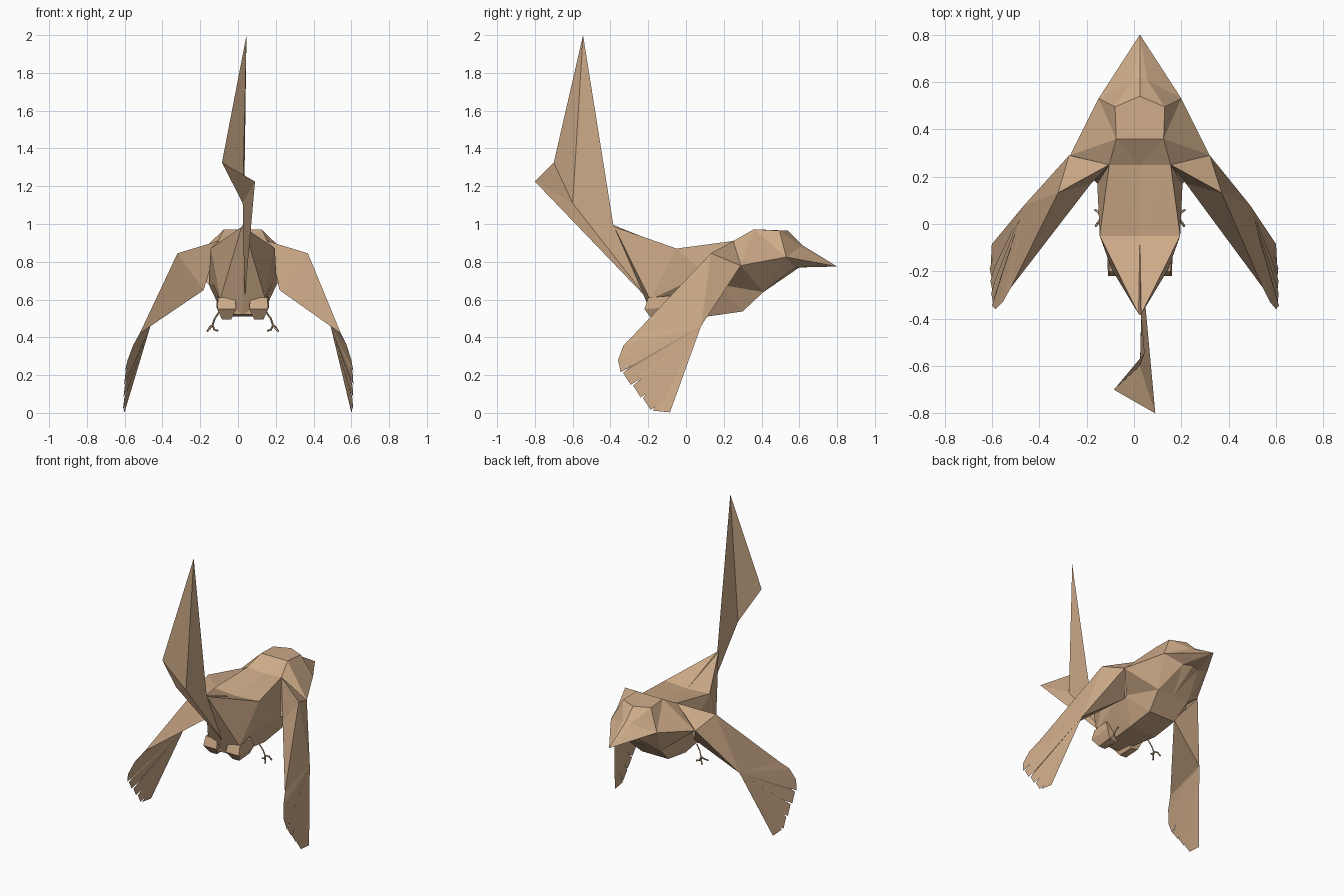
import bpy, bmesh
from mathutils import Vector

if "Cube" in bpy.data.objects:
    bpy.data.objects.remove(bpy.data.objects["Cube"])

AXIS = 0.025  # the bird's own mid-line
tan = bpy.data.materials.new("tan")
tan.diffuse_color = (0.62, 0.41, 0.25, 1)
tan.use_nodes = True
tan.node_tree.nodes["Principled BSDF"].inputs["Base Color"].default_value = tan.diffuse_color


def finish(ob, mirror=False):
    bpy.context.collection.objects.link(ob)
    ob.data.materials.append(tan)
    ob.location.x = AXIS
    if mirror:
        m = ob.modifiers.new("mirror", 'MIRROR')
        m.merge_threshold = 0.001
    return ob


def mesh(name, verts, faces, mirror=False):
    bm = bmesh.new()
    vs = [bm.verts.new(v) for v in verts]
    for f in faces:
        bm.faces.new([vs[i] for i in f])
    bmesh.ops.remove_doubles(bm, verts=bm.verts, dist=0.0005)
    bmesh.ops.triangulate(bm, faces=[f for f in bm.faces if len(f.verts) > 3])
    bmesh.ops.recalc_face_normals(bm, faces=bm.faces)
    me = bpy.data.meshes.new(name)
    bm.to_mesh(me)
    bm.free()
    return finish(bpy.data.objects.new(name, me), mirror)


def half_loft(name, rings):
    n = len(rings[0])
    verts = [p for r in rings for p in r]
    faces = [(r*n+i, r*n+i+1, (r+1)*n+i+1, (r+1)*n+i)
             for r in range(len(rings)-1) for i in range(n-1)]
    last = (len(rings)-1)*n
    faces.append([last+i for i in range(n)])
    return mesh(name, verts, faces, True)


# Body and head: half sections from top to bottom, beak to rump
cheek, jaw, chin = (.175, .53, .825), (.06, .575, .77), (0, .6, .77)
half_loft("body", [
    [(0, .8, .775)] * 5,
    [(0, .62, .885), (.03, .61, .88), cheek, jaw, chin],
    [(0, .54, .965), (.105, .495, .965), cheek, jaw, chin],
    [(0, .36, .972), (.1, .36, .972), (.295, .29, .78), (.12, .41, .64), (0, .41, .64)],
    [(0, .25, .9), (.13, .25, .91), (.18, .17, .68), (.1, .3, .537), (0, .3, .537)],
    [(0, -.05, .86), (.17, -.05, .87), (.155, -.02, .68), (.1, .11, .51), (0, .11, .51)],
    [(0, -.385, .995), (.006, -.38, .985), (.12, -.19, .6), (.06, -.18, .52), (0, -.18, .52)],
])

# Wings: wedge-shaped arm, then a thin hand with a stepped feather edge
def wing(name, side, spread):
    pts = [(.13, .25, .91), (.295, .29, .78), (.345, .132, .845), (.195, .17, .65),
           (.465, .08, .46), (.52, -.27, .42),
           (.55, -.33, .36), (.575, -.36, .28)]
    start, tip = Vector((.575, -.35, .265)), Vector((.572, -.14, .0))
    for k in range(4):
        a, b = start.lerp(tip, k/4), start.lerp(tip, (k+1)/4)
        pts += [tuple(a + Vector((.012, .005, -.05))), tuple(b + Vector((-.004, .015, .055))),
                tuple(b + Vector((.008, -.035, .012)))]
    pts.append((.575, -.085, .003))
    faces = [(0, 1, 2), (0, 2, 3), (1, 4, 2), (2, 4, 5), (1, 3, 4), (3, 5, 4), (2, 5, 3)]
    faces += [(4, i, i+1) for i in range(5, len(pts)-1)]
    pts = [(side*(x + spread*max(0, .85-z)), y, z) for x, y, z in pts]
    mesh(name, pts, faces)

wing("right_wing", 1, 0)
wing("left_wing", -1, .06)

# Raised folded tail
mesh("tail",
     [(.02, -.545, 2), (-.11, -.7, 1.325), (.065, -.8, 1.225), (0, -.6, 1.11),
      (.006, -.385, .995), (.01, -.2, .6)],
     [(0, 1, 3), (1, 2, 3), (2, 5, 3), (3, 5, 4), (0, 3, 4)])

# Thigh stumps under the rump
def ring(z, w, y0, y1):
    return [(.085-w, y0, z), (.085+w, y0, z), (.085+w*1.1, y1, z+.01), (.085-w, y1, z)]

mesh("thighs", ring(.61, .045, -.2, -.08) + ring(.55, .05, -.22, -.06) + ring(.495, .025, -.18, -.07),
     [(r*4+i, r*4+(i+1) % 4, r*4+4+(i+1) % 4, r*4+4+i) for r in range(2) for i in range(4)]
     + [(0, 1, 2, 3), (8, 9, 10, 11)], True)

# Thin legs with spread toes
cu = bpy.data.curves.new("feet", 'CURVE')
cu.dimensions = '3D'
cu.bevel_depth = .005
cu.bevel_resolution = 0
ankle = (.16, .03, .465)
for path in ([(.12, .02, .54), (.148, .025, .5), ankle],
             [ankle, (.175, .05, .455), (.19, .06, .43)],
             [ankle, (.17, .015, .45), (.188, -.01, .432)],
             [ankle, (.15, .03, .44), (.13, .04, .435)]):
    s = cu.splines.new('POLY')
    s.points.add(len(path)-1)
    for p, co in zip(s.points, path):
        p.co = (*co, 1)
finish(bpy.data.objects.new("feet", cu), True)
